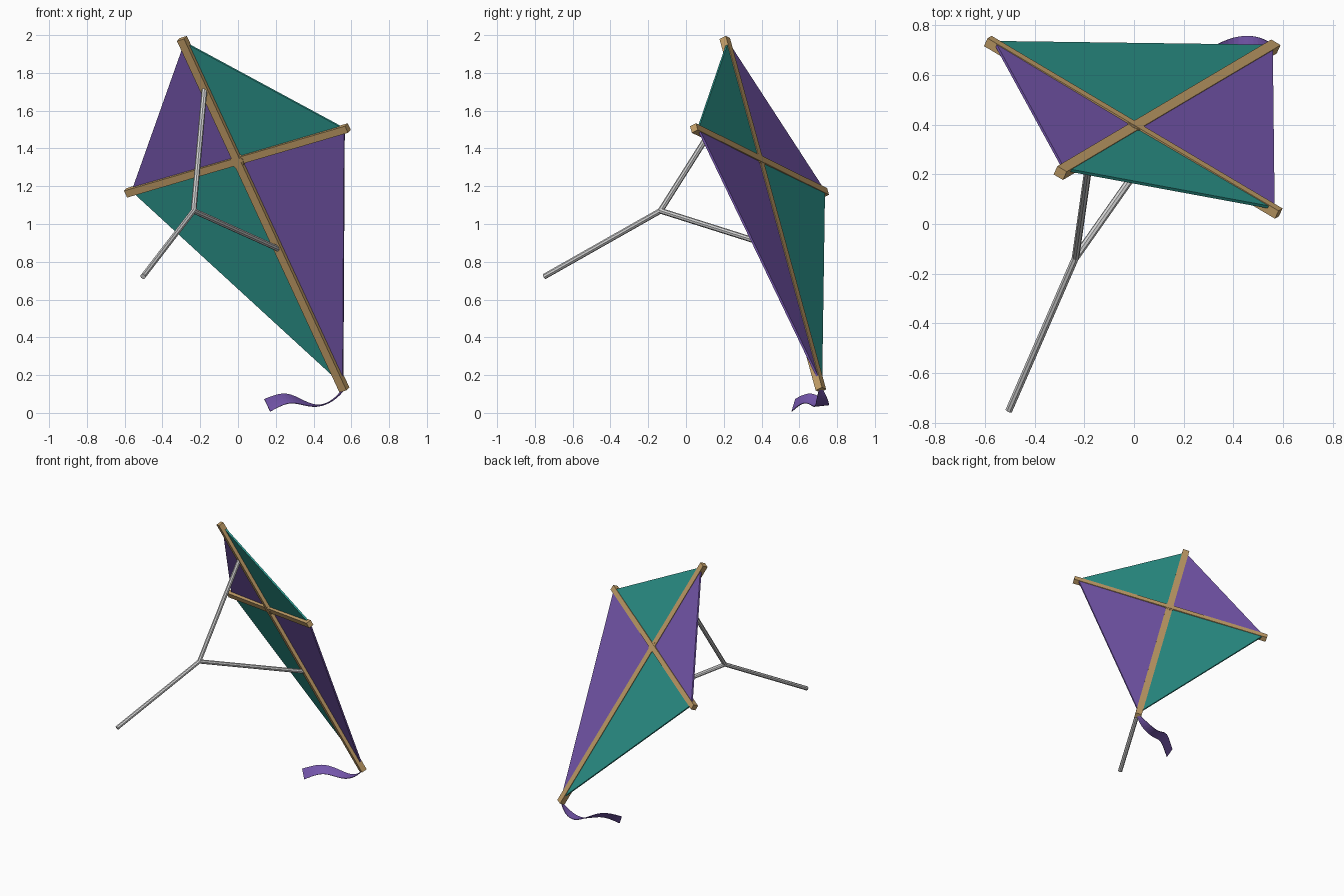
import bpy, bmesh, math
from mathutils import Vector as V, Matrix

if "Cube" in bpy.data.objects:
    bpy.data.objects.remove(bpy.data.objects["Cube"])


def mat(name, rgb):
    m = bpy.data.materials.new(name)
    m.diffuse_color = (*rgb, 1)
    m.use_nodes = True
    m.node_tree.nodes["Principled BSDF"].inputs["Base Color"].default_value = m.diffuse_color
    return m


TEAL = mat("teal cloth", (0.025, 0.30, 0.26))
PURPLE = mat("purple cloth", (0.185, 0.098, 0.43))
WOOD = mat("tan wood", (0.55, 0.35, 0.14))
STRING = mat("pale string", (0.66, 0.66, 0.66))


def finish(bm, name, material):
    bmesh.ops.recalc_face_normals(bm, faces=bm.faces)
    me = bpy.data.meshes.new(name)
    bm.to_mesh(me)
    bm.free()
    me.materials.append(material)
    ob = bpy.data.objects.new(name, me)
    bpy.context.collection.objects.link(ob)
    return ob


# Kite axes: spine, cross spar and the normal facing the back
top, bottom = V((-0.297, 0.205, 1.982)), V((0.563, 0.714, 0.122))
left, right = V((-0.588, 0.736, 1.165)), V((0.582, 0.042, 1.508))
down = (bottom - top).normalized()
side = (right - left).normalized()
back = side.cross(down).normalized()
centre = top + down * (V((0, 0.39, 1.337)) - top).dot(down)


def spar(name, a, b, width, depth):
    z = (b - a).normalized()
    x = back.cross(z).normalized()
    y = z.cross(x)
    rot = Matrix((x, y, z)).transposed().to_4x4()
    bm = bmesh.new()
    bmesh.ops.create_cube(bm, size=1)
    bmesh.ops.transform(bm, verts=bm.verts, matrix=Matrix.Translation((a + b) / 2) @ rot
                        @ Matrix.Diagonal((width, depth, (b - a).length, 1)))
    return finish(bm, name, WOOD)


def rod(name, a, b, radius, material, sides=8):
    bm = bmesh.new()
    bmesh.ops.create_cone(bm, cap_ends=True, segments=sides, radius1=radius,
                          radius2=radius, depth=(b - a).length)
    rot = V((0, 0, 1)).rotation_difference(b - a).to_matrix().to_4x4()
    bmesh.ops.transform(bm, verts=bm.verts, matrix=Matrix.Translation((a + b) / 2) @ rot)
    return finish(bm, name, material)


# Wooden frame with the joint at the crossing
spar("spine", top, bottom, 0.045, 0.040)
spar("cross_spar", left, right, 0.040, 0.038)
rod("centre_joint", centre - back * 0.019, centre + back * 0.0215, 0.038, WOOD)

# Four triangular sail panels
inset = 0.027
corners = [top + down * inset, right - side * inset, bottom - down * inset, left + side * inset]
names = ["upper_right", "lower_right", "lower_left", "upper_left"]
for i, name in enumerate(names):
    bm = bmesh.new()
    pts = [centre, corners[i], corners[(i + 1) % 4]]
    face = bm.faces.new([bm.verts.new(p + back * 0.004) for p in pts])
    ext = bmesh.ops.extrude_face_region(bm, geom=[face])
    bmesh.ops.translate(bm, vec=back * 0.012,
                        verts=[g for g in ext["geom"] if isinstance(g, bmesh.types.BMVert)])
    finish(bm, "sail_" + name, PURPLE if i % 2 else TEAL)

# Bridle and flying line
knot = V((-0.235, -0.135, 1.07))
for name, end in (("upper_bridle", top.lerp(bottom, 0.14)),
                  ("lower_bridle", top.lerp(bottom, 0.60)),
                  ("flying_line", V((-0.503, -0.75, 0.722)))):
    rod(name, knot, end, 0.015, STRING)
bm = bmesh.new()
bmesh.ops.create_icosphere(bm, subdivisions=1, radius=0.016, matrix=Matrix.Translation(knot))
finish(bm, "bridle_knot", STRING)

# Twisting ribbon tail: centre points and half-width offsets, smoothed by subdivision
path = [((0.56, 0.715, 0.125), (0.006, -0.010, 0.0)),
        ((0.505, 0.722, 0.062), (0.004, -0.034, 0.0)),
        ((0.42, 0.722, 0.028), (0.0, -0.037, -0.002)),
        ((0.34, 0.695, 0.056), (0.004, -0.032, -0.014)),
        ((0.27, 0.65, 0.083), (0.008, -0.022, -0.025)),
        ((0.205, 0.603, 0.064), (0.012, -0.015, -0.031)),
        ((0.155, 0.570, 0.040), (0.016, -0.010, -0.033))]
bm = bmesh.new()
rows = [(bm.verts.new(V(p) + V(o)), bm.verts.new(V(p) - V(o))) for p, o in path]
for (a, b), (c, d) in zip(rows, rows[1:]):
    bm.faces.new((a, b, d, c))
for e in bm.edges:
    e.smooth = True
crease = bm.edges.layers.float.new("crease_edge")
for e in bm.edges:
    if e.is_boundary:
        e[crease] = 1.0
tail = finish(bm, "ribbon_tail", PURPLE)
sub = tail.modifiers.new("smooth", "SUBSURF")
sub.levels = sub.render_levels = 2
sol = tail.modifiers.new("thickness", "SOLIDIFY")
sol.thickness, sol.offset = 0.004, 0
